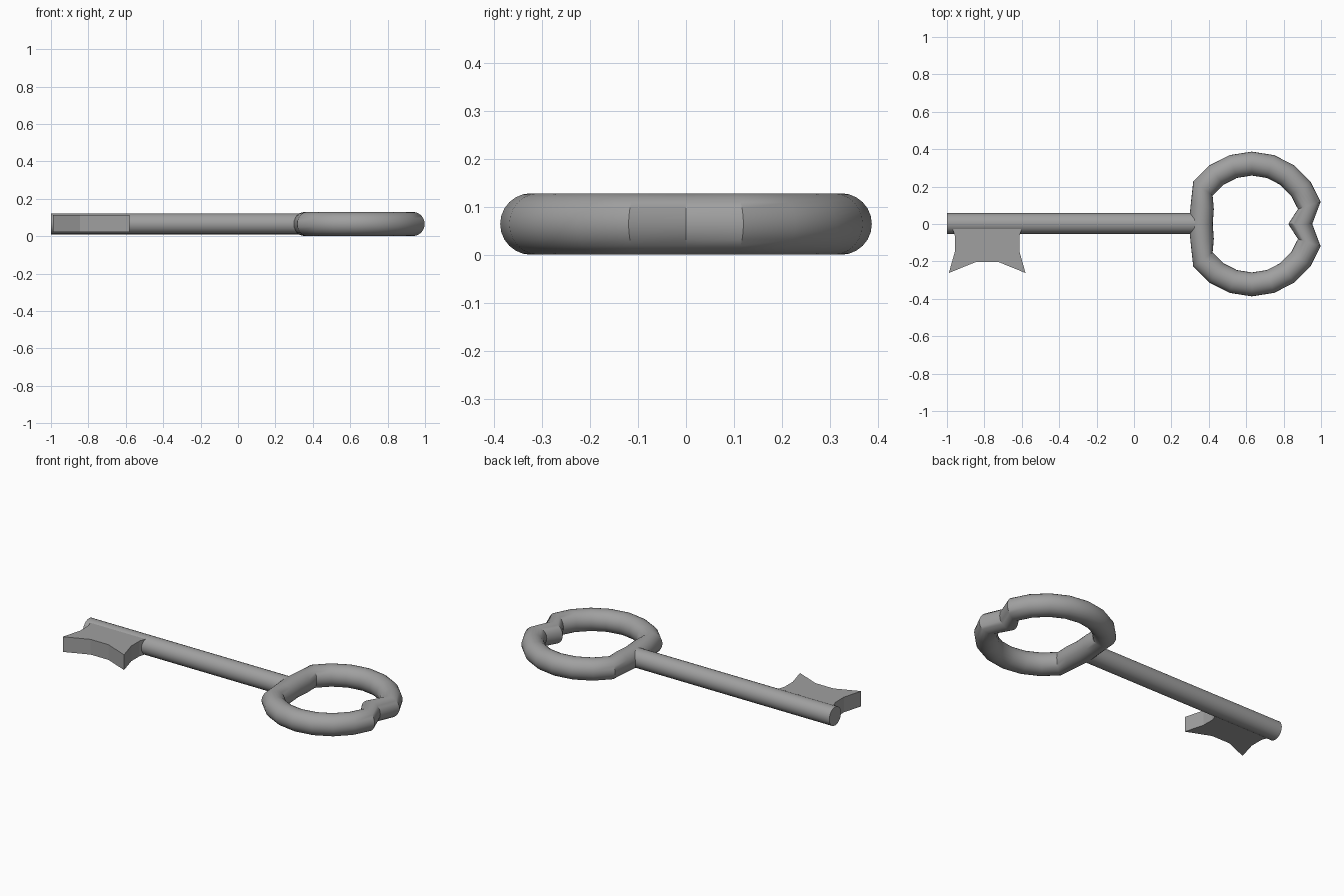
import bpy
import bmesh
from math import pi, radians
from mathutils import Matrix

cube = bpy.data.objects.get("Cube")
if cube:
    bpy.data.objects.remove(cube, do_unlink=True)

MID_Z = 0.065

# One plain grey metal for the whole key
metal = bpy.data.materials.new("grey metal")
metal.use_nodes = True
grey = (0.35, 0.35, 0.35, 1)
metal.diffuse_color = grey
metal.node_tree.nodes["Principled BSDF"].inputs["Base Color"].default_value = grey


def finish(obj, name, smooth=True):
    obj.name = name
    obj.data.materials.clear()
    obj.data.materials.append(metal)
    bpy.ops.object.select_all(action="DESELECT")
    obj.select_set(True)
    bpy.context.view_layer.objects.active = obj
    if smooth:
        bpy.ops.object.shade_smooth_by_angle(angle=radians(35))


# Ring handle: a torus with whole cross-sections pushed along x
SEGMENTS, SIDES = 20, 24
bpy.ops.mesh.primitive_torus_add(
    major_segments=SEGMENTS, minor_segments=SIDES,
    major_radius=0.323, minor_radius=0.064, location=(0.63, 0, MID_Z))
ring = bpy.context.object
half = SEGMENTS // 2
shift = {0: -0.064, half - 1: 0.043, half: 0.05, half + 1: 0.043}
for vert in ring.data.vertices:
    vert.co.x += shift.get(vert.index // SIDES, 0)
finish(ring, "ring_handle")

# Round shaft along x
bpy.ops.mesh.primitive_cylinder_add(
    vertices=24, radius=0.056, depth=1.34,
    location=(-0.33, 0.002, MID_Z + 0.001), rotation=(0, pi / 2, 0))
finish(bpy.context.object, "shaft")

# Bit: a flared plate, half outline mirrored about its middle
half_outline = [(0.19, -0.01), (0.172, -0.065), (0.172, -0.145),
                (0.205, -0.262), (0.06, -0.203)]
outline = half_outline + [(-x, y) for x, y in reversed(half_outline)]
bm = bmesh.new()
base = bm.faces.new([bm.verts.new((x, y, 0)) for x, y in outline])
top = bmesh.ops.extrude_face_region(bm, geom=[base])["geom"]
bmesh.ops.translate(bm, vec=(0, 0, 0.092),
                    verts=[v for v in top if isinstance(v, bmesh.types.BMVert)])
bmesh.ops.transform(bm, matrix=Matrix.Translation((-0.785, 0, 0.022)), verts=bm.verts)
bmesh.ops.recalc_face_normals(bm, faces=bm.faces)
mesh = bpy.data.meshes.new("bit")
bm.to_mesh(mesh)
bm.free()
bit = bpy.data.objects.new("bit", mesh)
bpy.context.collection.objects.link(bit)
finish(bit, "bit", smooth=False)
